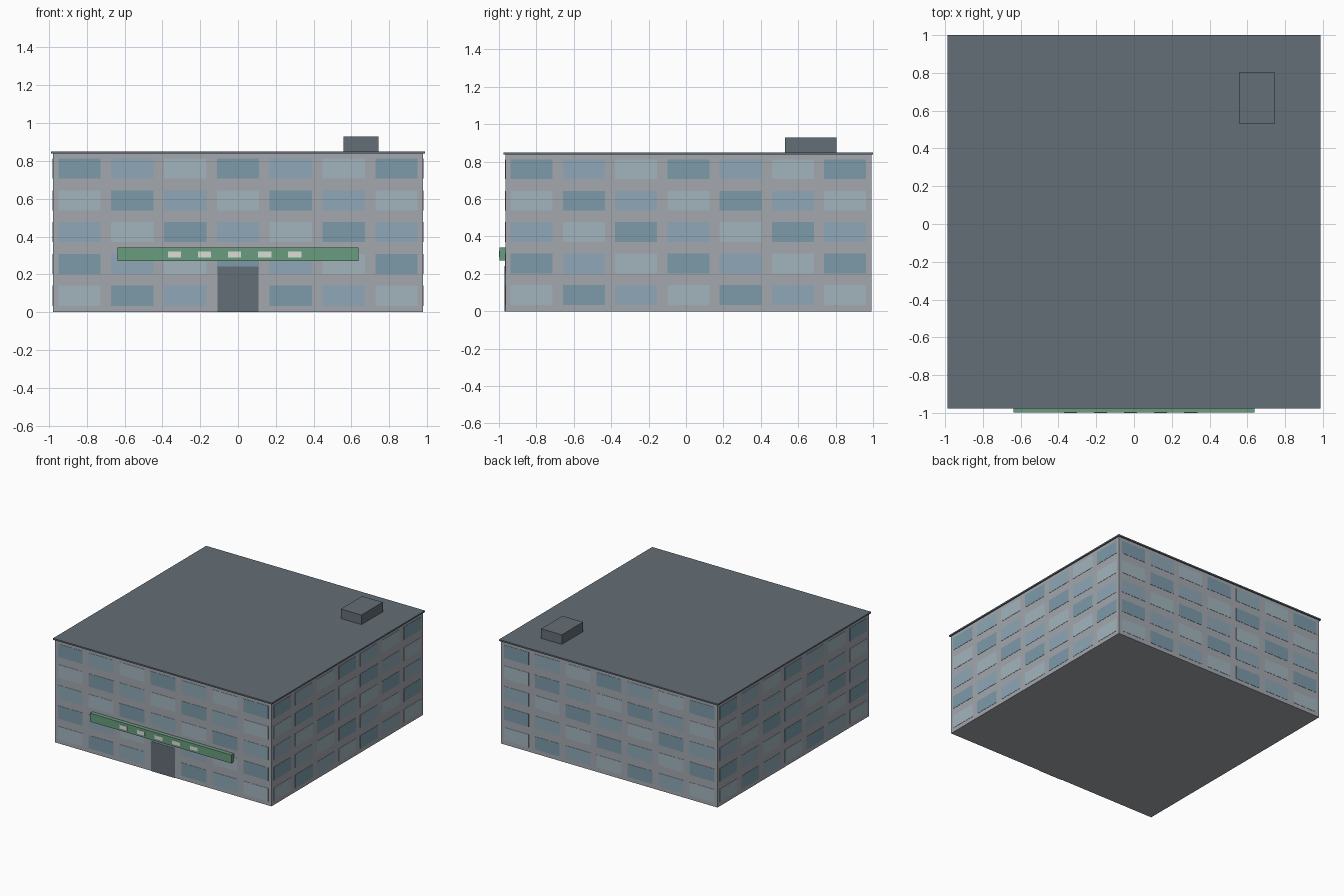
import bpy, bmesh
from mathutils import Matrix, Vector
from math import pi

if "Cube" in bpy.data.objects:
    bpy.data.objects.remove(bpy.data.objects["Cube"])


def material(name, rgb):
    # sRGB 0-255 to linear viewport colour
    lin = [((c / 255 + 0.055) / 1.055) ** 2.4 for c in rgb]
    m = bpy.data.materials.new(name)
    m.diffuse_color = (*lin, 1)
    m.use_nodes = True
    m.node_tree.nodes["Principled BSDF"].inputs["Base Color"].default_value = m.diffuse_color
    return m


def add_box(bm, lo, hi, frame=Matrix()):
    lo, hi = Vector(lo), Vector(hi)
    size = Matrix.Diagonal((*(hi - lo), 1))
    bmesh.ops.create_cube(bm, size=1, matrix=frame @ Matrix.Translation((lo + hi) / 2) @ size)


def finish(name, bm, mat):
    mesh = bpy.data.meshes.new(name)
    bm.to_mesh(mesh)
    bm.free()
    mesh.materials.append(mat)
    ob = bpy.data.objects.new(name, mesh)
    bpy.context.collection.objects.link(ob)
    return ob


def box(name, lo, hi, mat):
    bm = bmesh.new()
    add_box(bm, lo, hi)
    return finish(name, bm, mat)


wall = material("wall_grey", (163, 167, 173))
dark = material("slate", (100, 110, 118))
green = material("sign_green", (106, 156, 128))
pale = material("pale_panel", (218, 222, 215))
glass = [material("glass_light", (162, 181, 189)),
         material("glass_dark", (124, 155, 170)),
         material("glass_mid", (143, 168, 183))]

HALF = 0.978           # half width of the square building
CY = 0.0125            # building centre in y (sign sticks out in front)
FRONT = CY - HALF
HEIGHT = 0.838

# main block, roof slab, rooftop unit
box("building_body", (-HALF, FRONT, 0), (HALF, CY + HALF, HEIGHT), wall)
box("roof_slab", (-0.988, CY - 0.988, HEIGHT), (0.988, CY + 0.988, 0.85), dark)
box("rooftop_unit", (0.558, 0.53, 0.85), (0.744, 0.805, 0.928), dark)

# entrance door and sign band with blank panels
box("entrance_door", (-0.108, FRONT - 0.004, 0), (0.108, FRONT, 0.242), dark)
box("sign_band", (-0.638, -0.998, 0.272), (0.638, FRONT, 0.341), green)
bm = bmesh.new()
for i in range(5):
    x = -0.336 + i * 0.159
    add_box(bm, (x - 0.035, -1.0, 0.289), (x + 0.035, -0.998, 0.321))
finish("sign_panels", bm, pale)

# window grid on all four sides, in three repeating tints
COLS, ROWS = 7, 5
PITCH_X, PITCH_Z = 2 * HALF / COLS, 0.168
tints = [bmesh.new() for _ in glass]
for side in range(4):
    frame = Matrix.Translation((0, CY, 0)) @ Matrix.Rotation(side * pi / 2, 4, "Z")
    for r in range(ROWS):
        for c in range(COLS):
            if side == 0 and r == 0 and c == COLS // 2:
                continue  # door takes this bay
            x = (c - (COLS - 1) / 2) * PITCH_X
            z = 0.087 + r * PITCH_Z
            add_box(tints[(r + c) % 3],
                    (x - 0.112, -HALF - 0.002, z - 0.053),
                    (x + 0.112, -HALF, z + 0.053), frame)
for bm, mat in zip(tints, glass):
    finish("windows_" + mat.name.split("_")[1], bm, mat)
